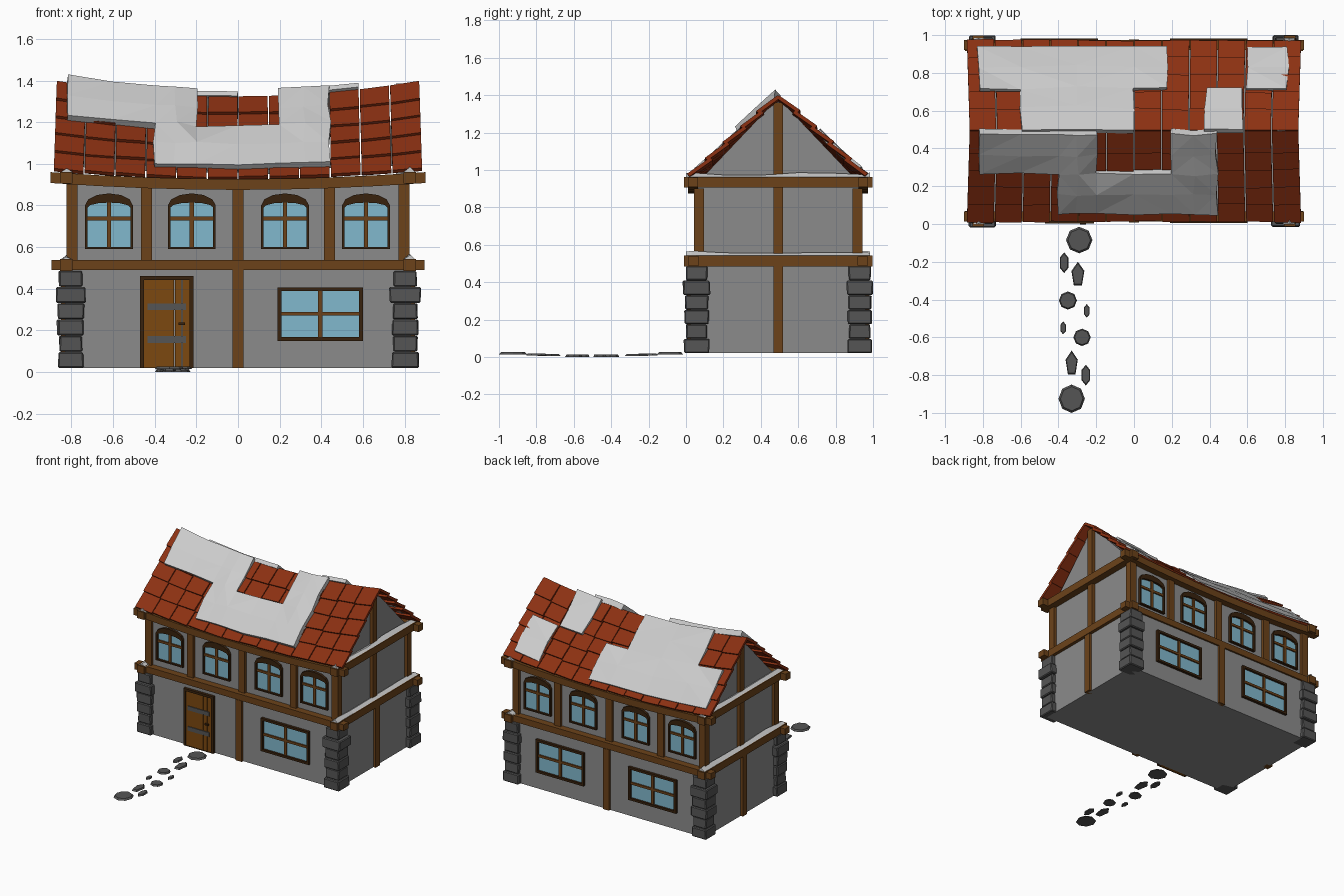
import bpy, bmesh, math, random
from mathutils import Vector

if "Cube" in bpy.data.objects:
    bpy.data.objects.remove(bpy.data.objects["Cube"])

random.seed(4)
YC = 0.493          # middle of the house in depth
J = lambda a: random.uniform(-a, a)


def material(name, r, g, b):
    m = bpy.data.materials.new(name)
    m.diffuse_color = (r, g, b, 1)
    m.use_nodes = True
    m.node_tree.nodes["Principled BSDF"].inputs["Base Color"].default_value = m.diffuse_color
    return m


WOOD = material("wood", .15, .055, .01)
DARK = material("dark_wood", .04, .016, .004)
DOOR = material("door_wood", .2, .065, .005)
TILE = material("roof_tile", .26, .03, .006)
GLASS = material("glass", .22, .48, .61)
WALL = material("plaster", .26, .26, .26)
STONE = material("stone", .09, .09, .09)
SNOW = material("snow", .6, .6, .6)


def finish(name, bm, mat, recalc=True):
    if recalc:
        bmesh.ops.recalc_face_normals(bm, faces=bm.faces)
    me = bpy.data.meshes.new(name)
    bm.to_mesh(me)
    bm.free()
    ob = bpy.data.objects.new(name, me)
    me.materials.append(mat)
    bpy.context.collection.objects.link(ob)
    return ob


def add_box(bm, x0, x1, y0, y1, z0, z1, warp=None):
    for v in bmesh.ops.create_cube(bm, size=1)["verts"]:
        c = Vector((x0 + (v.co.x + .5) * (x1 - x0), y0 + (v.co.y + .5) * (y1 - y0),
                    z0 + (v.co.z + .5) * (z1 - z0)))
        v.co = warp(c) if warp else c


def boxes(name, items, mat):
    bm = bmesh.new()
    for b in items:
        add_box(bm, *b)
    return finish(name, bm, mat)


def sweep(bm, sections):
    """Closed body through a row of matching cross-sections."""
    rings = [[bm.verts.new(p) for p in s] for s in sections]
    n = len(rings[0])
    for a, b in zip(rings, rings[1:]):
        for i in range(n):
            k = (i + 1) % n
            bm.faces.new((a[i], a[k], b[k], b[i]))
    bm.faces.new(rings[0])
    bm.faces.new(rings[-1])


def fy(s, y):
    """Depth on the front (s=1) or mirrored to the back (s=-1)."""
    return YC + s * (y - YC)


def span(s, a, b):
    return tuple(sorted((fy(s, a), fy(s, b))))


def prism(name, pts, y0, y1, mat, hole=None):
    """Outline in x,z pulled along y, optionally with a matching inner outline."""
    bm = bmesh.new()
    if not hole:
        sweep(bm, [[(x, y, z) for x, z in pts] for y in (y0, y1)])
        return finish(name, bm, mat)
    loops = [[bm.verts.new((x, y, z)) for x, z in p] for p in (pts, hole) for y in (y0, y1)]
    n = len(pts)
    for a, b in ((0, 1), (2, 3), (0, 2), (1, 3)):
        for i in range(n):
            k = (i + 1) % n
            bm.faces.new((loops[a][i], loops[a][k], loops[b][k], loops[b][i]))
    return finish(name, bm, mat)


# walls
boxes("lower_wall", [(-.83, .83, .025, .961, .02, .5)], WALL)
boxes("upper_wall", [(-.8, .8, .065, .921, .5, .915)], WALL)
bm = bmesh.new()
for s in (-1, 1):
    sweep(bm, [[(x * s, y, z) for y, z in ((.06, .93), (.926, .93), (YC, 1.385))]
               for x in (.76, .8)])
finish("gable_walls", bm, WALL)

# timber frame
posts, level = [], []
for s in (1, -1):
    posts.append((-.026, .026, *span(s, .008, .04), .02, .49))
    for x in (-.797, -.44, 0, .44, .797):
        posts.append((x - .027, x + .027, *span(s, .043, .095), .53, .9))
    posts.append((*sorted((s * .8, s * .85)), YC - .026, YC + .026, .02, .49))
    posts.append((*sorted((s * .78, s * .825)), YC - .026, YC + .026, .53, 1.36))
    level.append((-.895, .895, *span(s, .012, .07), .489, .537))
    for z in (.485, .905):
        level.append((*sorted((s * .795, s * .855)), -.012, .998, z, z + .057))
boxes("timber_posts", posts, WOOD)
boxes("floor_beams", level, WOOD)

# sagging beams under the eaves
bm = bmesh.new()
for s in (1, -1):
    sections = []
    for i in range(9):
        x = -.9 + i * .225
        z = .908 - .033 * (1 - (x / .9) ** 2)
        y0, y1 = span(s, .012, .065)
        sections.append([(x, y0, z), (x, y1, z), (x, y1, z + .052), (x, y0, z + .052)])
    sweep(bm, sections)
finish("eave_beams", bm, WOOD)

# corner stones
bm = bmesh.new()
for sx in (-1, 1):
    for s in (1, -1):
        for i in range(6):
            g = (.004, -.004, .004, 0, .011, -.004)[i] + J(.003)
            z, cx, cy, tap = .02 + i * .078, sx * .803, fy(s, .057), J(.9)

            def taper(c):
                k = tap * (c.z - z)
                return Vector((cx + (c.x - cx) * (1 + k), cy + (c.y - cy) * (1 - k), c.z))
            add_box(bm, cx - .06 - g, cx + .06 + g, cy - .06 - g, cy + .06 + g, z, z + .076, taper)
bv = finish("corner_stones", bm, STONE).modifiers.new("bevel", "BEVEL")
bv.width, bv.segments = .006, 1


# windows
def window(s, cx, wall_y, outer, inner, z_bar):
    mv = lambda p: [(cx + x, z) for x, z in p]
    prism("window_frame", mv(outer), fy(s, wall_y - .02), fy(s, wall_y + .01), DARK, mv(inner))
    prism("window_glass", mv(inner), fy(s, wall_y - .004), fy(s, wall_y + .01), GLASS)
    w = max(x for x, z in inner)
    lo, hi = min(z for x, z in inner), max(z for x, z in inner)
    d = span(s, wall_y - .014, wall_y)
    boxes("window_bars", [(cx - .01, cx + .01, *d, lo, hi),
                          (cx - w, cx + w, *d, z_bar - .009, z_bar + .009)], WOOD)


def arch(w, z0, z1, rise):
    return [(-w, z0), (w, z0)] + [(w * math.cos(a), z1 + rise * math.sin(a))
                                  for a in [math.pi * i / 6 for i in range(7)]]


def rect(w, z0, z1):
    return [(-w, z0), (w, z0), (w, z1), (-w, z1)]


for s in (1, -1):
    for x in (-.62, -.222, .226, .615):
        window(s, x, .065, arch(.115, .59, .8, .058), arch(.103, .6, .79, .024), .738)
    for x in (.395,) if s == 1 else (-.395, .395):
        window(s, x, .025, rect(.205, .15, .405), rect(.187, .167, .388), .28)

# door
prism("door_frame", [(-.47, .02), (-.47, .46), (-.213, .46), (-.213, .02)], .003, .03, DARK,
      [(-.452, .021), (-.452, .442), (-.232, .442), (-.232, .021)])
boxes("door_planks", [(a, b, .012, .03, .02, .442) for a, b in
                      ((-.452, -.308), (-.303, -.272), (-.267, -.232))], DOOR)
boxes("door_straps", [(-.435, -.25, .006, .014, z, z + .032) for z in (.14, .298)], STONE)
boxes("door_handle", [(-.285, -.255, -.002, .013, .225, .237)], DARK)


# roof: x along the ridge, t from eave 0 to ridge 1, h above the slope
def roof(s, x, t, h):
    u = 1 - (x / .88) ** 2
    eave, ridge = .975 - .045 * u, 1.395 - .075 * u
    return Vector((x * (1.008 - .016 * t), YC - s * (.455 * (1 - t) + h * .68),
                   eave + (ridge - eave) * t + h * .73))


bm = bmesh.new()
COLS, ROWS = 12, 5
w = 1.76 / COLS
for s in (1, -1):
    for c in range(COLS):
        for r in range(ROWS):
            x0, t0 = -.88 + c * w, r / ROWS - .025 + J(.008)
            t1 = min((r + 1) / ROWS + .01, 1)
            lift, skew = .017 + J(.003), J(.008)

            def tilt(p):
                k = 1 - (p.y - t0) / (t1 - t0)
                return roof(s, p.x, p.y + k * skew * (p.x - x0) / w, p.z + lift * k)
            add_box(bm, x0 + .003, x0 + w - .003, t0, t1, -.014, .006, tilt)
finish("roof_tiles", bm, TILE)


# snow patches on the roof, built on a grid of cells
def roof_snow(name, s, xs, ts, rects, h):
    bm = bmesh.new()
    grid = [[bm.verts.new(roof(s, x + J(.008), t + J(.012), h + J(.006))) for t in ts] for x in xs]
    for i in range(len(xs) - 1):
        for k in range(len(ts) - 1):
            cx, ct = (xs[i] + xs[i + 1]) / 2, (ts[k] + ts[k + 1]) / 2
            if any(a < cx < b and c < ct < d for a, b, c, d in rects):
                f = bm.faces.new((grid[i][k], grid[i + 1][k], grid[i + 1][k + 1], grid[i][k + 1]))
                f.normal_update()
                if f.normal.z < 0:
                    f.normal_flip()
    bmesh.ops.delete(bm, geom=[v for v in bm.verts if not v.link_faces], context="VERTS")
    for v in bm.verts:      # pillow the middle of each patch
        if not v.is_boundary:
            v.co += Vector((0, -s * .68, .73)) * .012
    bmesh.ops.triangulate(bm, faces=bm.faces)
    so = finish(name, bm, SNOW, False).modifiers.new("thickness", "SOLIDIFY")
    so.thickness, so.offset = h, -1


roof_snow("front_roof_snow", 1, [-.82, -.61, -.4, -.3, -.2, 0, .2, .32, .44],
          [.09, .33, .57, .78, 1.02],
          [(-.82, -.2, .57, 1.1), (-.4, .44, 0, .57), (.2, .44, .5, 1.1)], .042)
roof_snow("back_roof_snow", -1, [-.82, -.6, -.3, 0, .18, .38, .58, .6, .81],
          [.06, .3, .545, .78, 1.02],
          [(-.82, .18, 0, .545), (-.6, 0, .5, 1.1), (.6, .81, 0, .545), (.38, .58, .545, 1.1)], .028)

# snow ridges lying on the side beams
bm = bmesh.new()
for sx in (-1, 1):
    for z in (.538, .958):
        sweep(bm, [[(sx * .79, y, z), (sx * .855, y, z),
                    (sx * (.822 + J(.006)), y, z + .022 + J(.008))]
                   for y in (.0, .03, .2, .4, .6, .8, .955, .985)])
finish("beam_snow", bm, SNOW)

# stepping stones: x, y, half width, half depth, sides
bm = bmesh.new()
for x, y, a, b, n in ((-.29, -.085, .07, .07, 8), (-.37, -.205, .026, .055, 6),
                      (-.297, -.27, .036, .07, 5), (-.35, -.405, .048, .048, 8),
                      (-.25, -.46, .017, .036, 6), (-.375, -.55, .017, .034, 6),
                      (-.275, -.6, .046, .046, 8), (-.33, -.74, .034, .07, 5),
                      (-.255, -.8, .026, .055, 6), (-.33, -.925, .07, .075, 8)):
    z = .014 * ((y + .5) / .42) ** 2
    ret = bmesh.ops.create_cone(bm, cap_ends=True, segments=n, radius1=1, radius2=.85, depth=1)
    for v in ret["verts"]:
        v.co = Vector((x + v.co.x * a, y + v.co.y * b, z + (v.co.z + .5) * .012))
finish("stepping_stones", bm, STONE)
